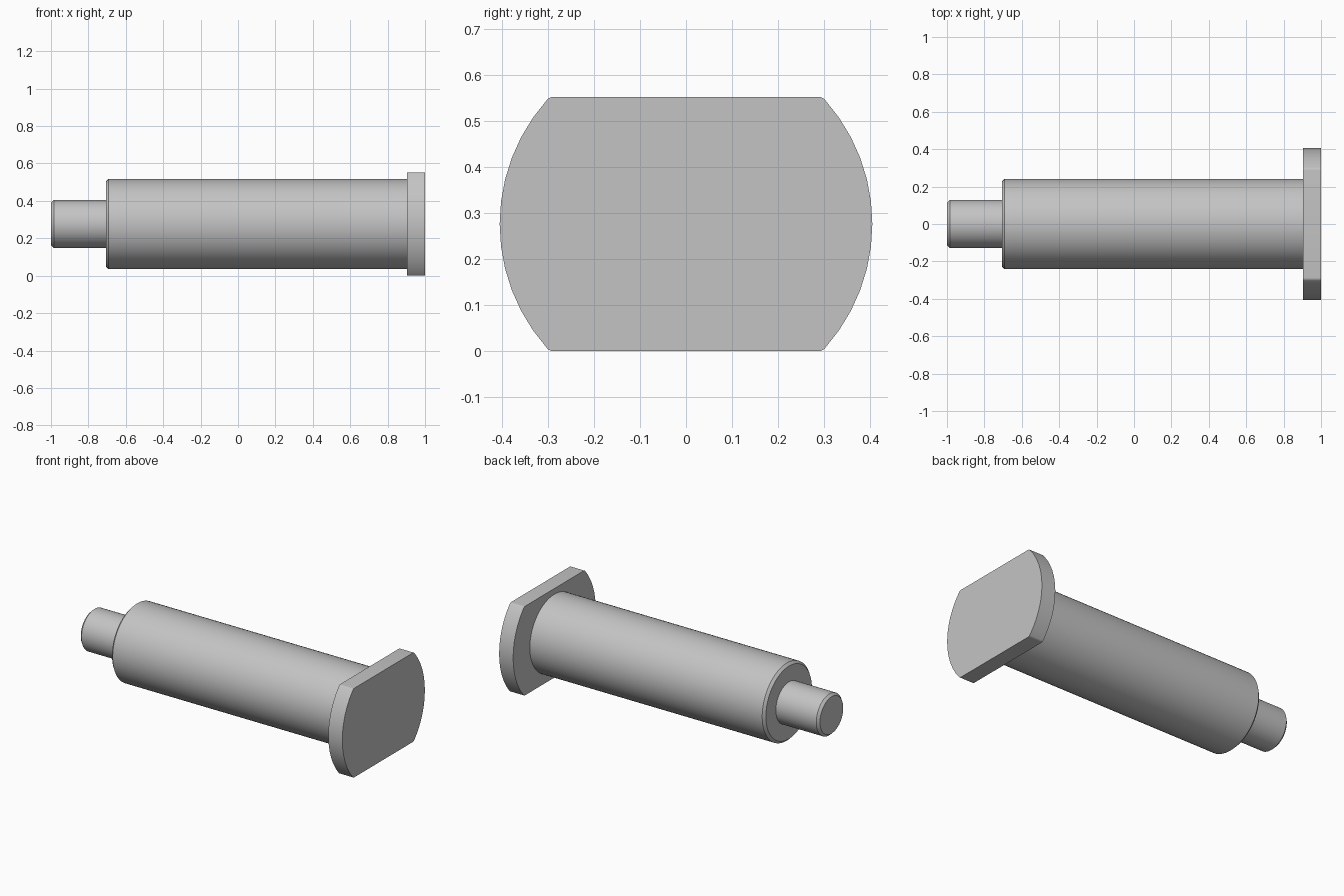
import bpy
import bmesh
from math import sin, cos, pi, sqrt, atan2, radians

cube = bpy.data.objects.get("Cube")
if cube:
    bpy.data.objects.remove(cube, do_unlink=True)

AXIS_Z = 0.2765      # height of the shaft axis, half the head height
SEGMENTS = 72

steel = bpy.data.materials.new("grey_steel")
steel.use_nodes = True
colour = (0.55, 0.55, 0.55, 1)
steel.diffuse_color = colour
steel.node_tree.nodes["Principled BSDF"].inputs["Base Color"].default_value = colour


def finish(bm, name):
    """Turn a bmesh into a smooth-shaded object on the shaft axis."""
    bmesh.ops.recalc_face_normals(bm, faces=bm.faces)
    mesh = bpy.data.meshes.new(name)
    bm.to_mesh(mesh)
    bm.free()
    mesh.materials.append(steel)
    obj = bpy.data.objects.new(name, mesh)
    obj.location.z = AXIS_Z
    bpy.context.collection.objects.link(obj)
    bpy.ops.object.select_all(action="DESELECT")
    obj.select_set(True)
    bpy.context.view_layer.objects.active = obj
    bpy.ops.object.shade_smooth_by_angle(angle=radians(30))
    return obj


def lathe(name, profile):
    """Turn an (x, radius) profile around the x axis and cap both ends."""
    bm = bmesh.new()
    rings = []
    for x, r in profile:
        angles = [2 * pi * i / SEGMENTS for i in range(SEGMENTS)]
        rings.append([bm.verts.new((x, r * cos(a), r * sin(a))) for a in angles])
    for a, b in zip(rings, rings[1:]):
        for i in range(SEGMENTS):
            j = (i + 1) % SEGMENTS
            bm.faces.new((a[i], a[j], b[j], b[i]))
    bm.faces.new(rings[0])
    bm.faces.new(rings[-1])
    return finish(bm, name)


# Stepped shaft with chamfered ends, slightly sunk into the head
lathe("stepped_shaft", [
    (-1.0, 0.114), (-0.985, 0.1285),
    (-0.707, 0.1285), (-0.707, 0.226),
    (-0.692, 0.241), (0.908, 0.241),
])


def head_outline(radius, half_height, fillet, arc_steps=12, fillet_steps=4):
    """Disc outline cut flat above and below, with rounded corners."""
    cz = half_height - fillet
    cy = sqrt((radius - fillet) ** 2 - cz ** 2)
    limit = atan2(cz, cy)
    side = []
    for i in range(arc_steps + 1):
        a = -limit + 2 * limit * i / arc_steps
        side.append((radius * cos(a), radius * sin(a)))
    corner = []
    for i in range(1, fillet_steps + 1):
        a = limit + (pi / 2 - limit) * i / fillet_steps
        corner.append((cy + fillet * cos(a), cz + fillet * sin(a)))
    lower = [(y, -z) for y, z in reversed(corner)]
    half = lower + side + corner
    return half + [(-y, -z) for y, z in half]


# Flat-sided head plate
bm = bmesh.new()
outline = head_outline(0.405, AXIS_Z, 0.02)
plate = bm.faces.new([bm.verts.new((0.904, y, z)) for y, z in outline])
result = bmesh.ops.extrude_face_region(bm, geom=[plate], use_keep_orig=True)
moved = [v for v in result["geom"] if isinstance(v, bmesh.types.BMVert)]
bmesh.ops.translate(bm, verts=moved, vec=(0.096, 0, 0))
finish(bm, "head_plate")
